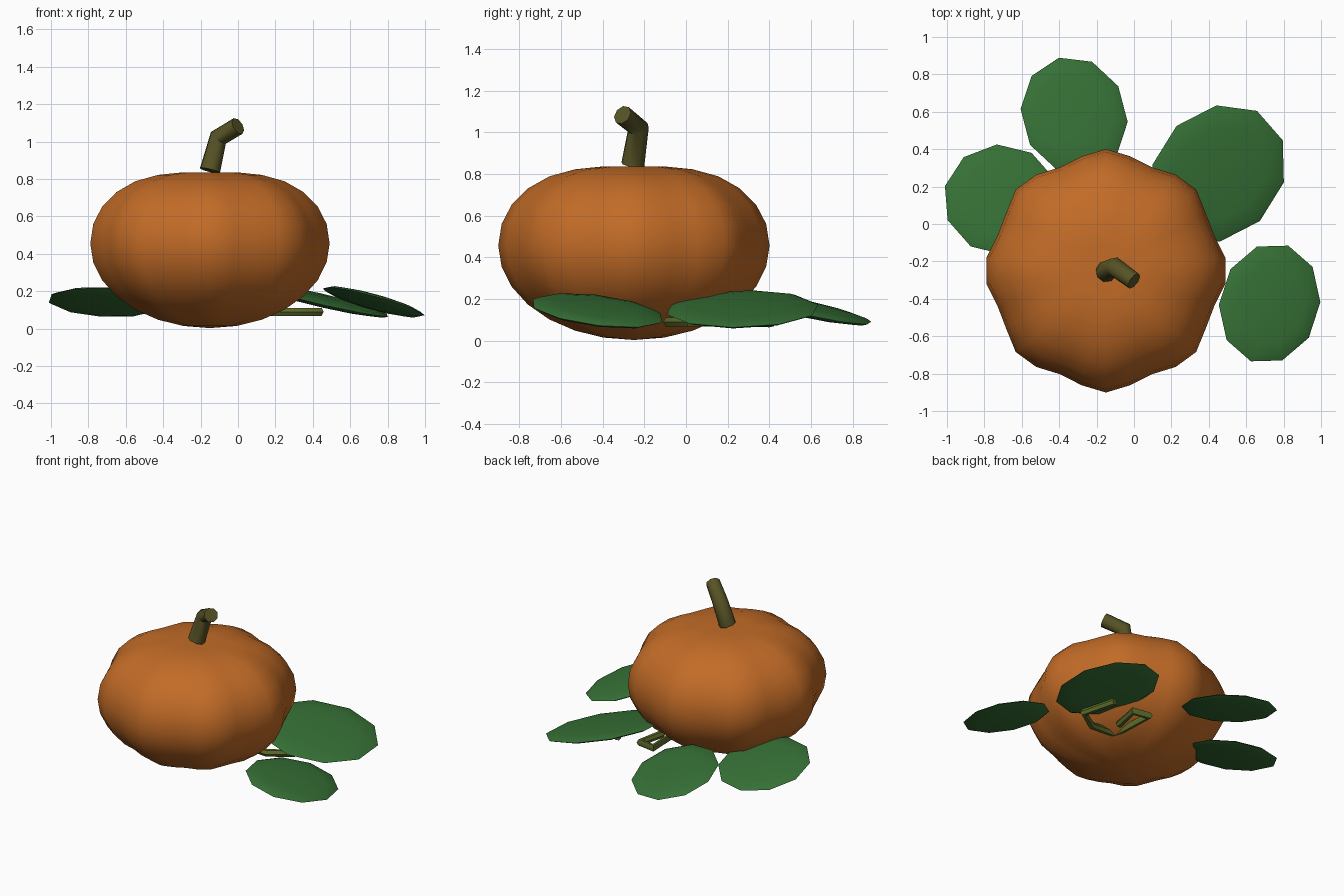
import bpy, bmesh, math
from mathutils import Vector, Matrix

if "Cube" in bpy.data.objects:
    bpy.data.objects.remove(bpy.data.objects["Cube"])


def material(name, rgb):
    m = bpy.data.materials.new(name)
    m.diffuse_color = (*rgb, 1)
    m.use_nodes = True
    m.node_tree.nodes["Principled BSDF"].inputs["Base Color"].default_value = m.diffuse_color
    return m


ORANGE = material("orange", (0.54, 0.148, 0.02))
GREEN = material("leaf_green", (0.036, 0.16, 0.036))
OLIVE = material("olive", (0.095, 0.088, 0.019))
VINE = material("vine_green", (0.11, 0.15, 0.025))


def finish(obj, mat, angle):
    obj.data.materials.clear()
    obj.data.materials.append(mat)
    bpy.ops.object.select_all(action='DESELECT')
    obj.select_set(True)
    bpy.context.view_layer.objects.active = obj
    if obj.type == 'CURVE':
        bpy.ops.object.convert(target='MESH')
    bpy.ops.object.shade_smooth_by_angle(angle=math.radians(angle))


def sphere(name, segments, rings, mat, shape):
    bm = bmesh.new()
    bmesh.ops.create_uvsphere(bm, u_segments=segments, v_segments=rings, radius=1)
    for v in bm.verts:
        v.co = shape(v.co)
    me = bpy.data.meshes.new(name)
    bm.to_mesh(me)
    bm.free()
    obj = bpy.data.objects.new(name, me)
    bpy.context.collection.objects.link(obj)
    finish(obj, mat, 60)


def tube(name, points, radii, resolution, mat):
    cu = bpy.data.curves.new(name, 'CURVE')
    cu.dimensions = '3D'
    cu.bevel_depth = 1
    cu.bevel_resolution = resolution
    cu.use_fill_caps = True
    sp = cu.splines.new('POLY')
    sp.points.add(len(points) - 1)
    for p, co, r in zip(sp.points, points, radii):
        p.co = (*co, 1)
        p.radius = r
    obj = bpy.data.objects.new(name, cu)
    bpy.context.collection.objects.link(obj)
    finish(obj, mat, 50)


# Pumpkin body: eight lobes, flattened and slightly dented on top
TOP = [0.455, 0.56, 0.652, 0.73, 0.788, 0.822, 0.836, 0.826]


def pumpkin(co):
    r = 0.628 + 0.023 * math.cos(8 * math.atan2(co.y, co.x))
    lat = math.asin(max(-1, min(1, co.z)))
    ring = round(lat / (math.pi / 14))
    z = TOP[ring] if ring >= 0 else 0.455 + 0.452 * co.z
    return Vector((-0.15 + r * co.x, -0.25 + r * co.y, z))


sphere("pumpkin_body", 30, 14, ORANGE, pumpkin)

# Bent stem
tube("stem", [(-0.15, -0.255, 0.845), (-0.105, -0.228, 1.02), (0.0, -0.305, 1.083)],
     [0.057, 0.052, 0.048], 2, OLIVE)

# Leaves: centre, half sizes, turn, slope in x and y
leaves = {
    "left_leaf": ((-0.71, 0.13, 0.142), (0.31, 0.305), 4, (-0.05, -0.25)),
    "back_leaf": ((-0.32, 0.58, 0.15), (0.285, 0.325), 14, (-0.10, -0.22)),
    "back_right_leaf": ((0.45, 0.27, 0.15), (0.40, 0.345), 42, (-0.24, 0.06)),
    "right_leaf": ((0.725, -0.425, 0.143), (0.275, 0.33), -19, (-0.26, -0.10)),
}
for name, (c, (rx, ry), turn, (sx, sy)) in leaves.items():
    tilt = Vector((0, 0, 1)).rotation_difference(Vector((-sx, -sy, 1)))
    m = (Matrix.Translation(c) @ tilt.to_matrix().to_4x4()
         @ Matrix.Rotation(math.radians(turn), 4, 'Z')
         @ Matrix.Diagonal((rx, ry, 0.03, 1)))
    sphere(name, 10, 8, GREEN, lambda co, m=m: m @ co)

# Curled tendril beside the pumpkin, under the back right leaf
coil = [(0.37, 0.25), (0.435, 0.012), (0.287, -0.085), (0.10, -0.07),
        (0.085, 0.25), (0.20, 0.23), (0.16, 0.04)]
tube("tendril", [(x, y, 0.09) for x, y in coil], [0.025] * len(coil), 1, VINE)
